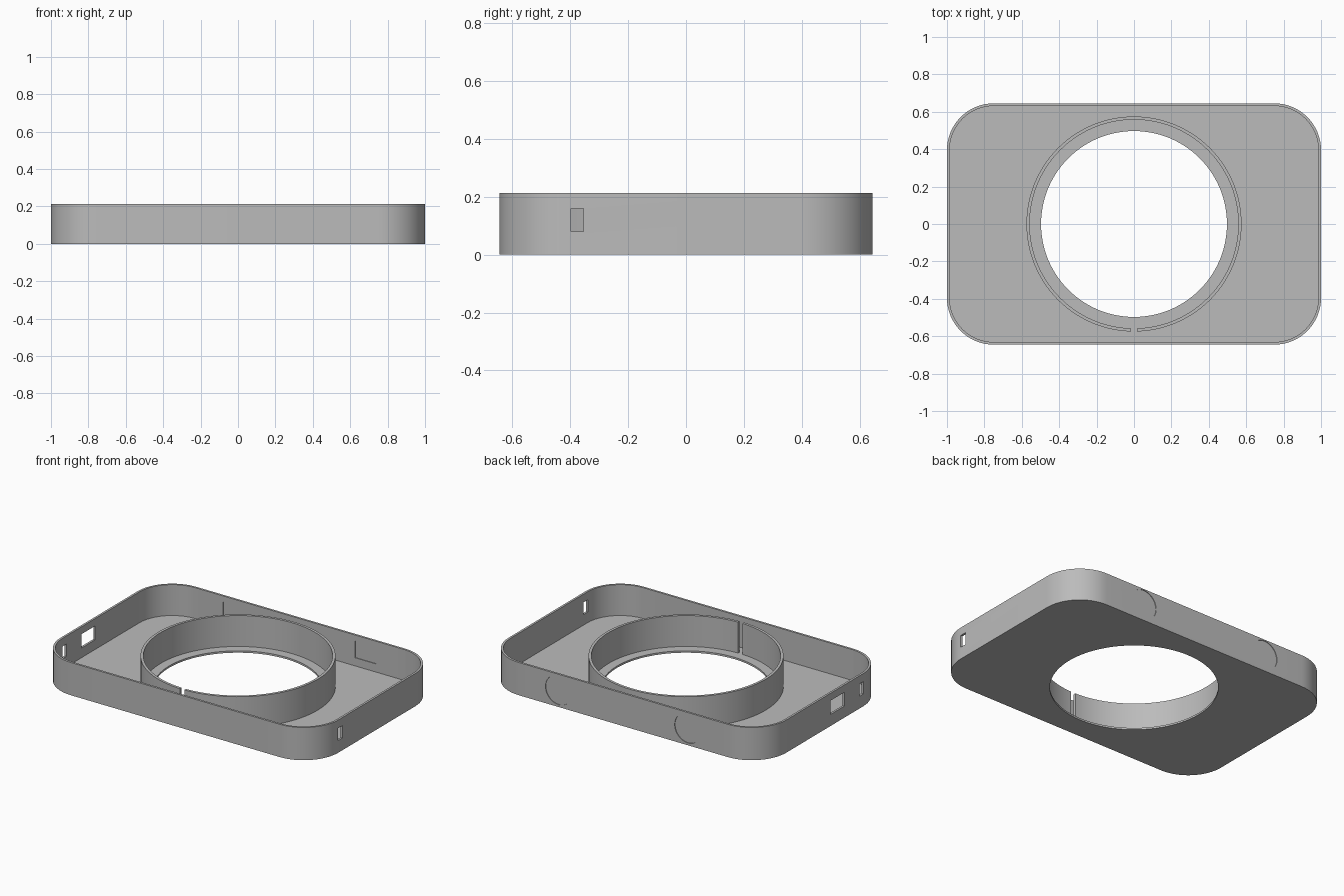
import bpy
import bmesh
from math import cos, sin, pi, radians

cube = bpy.data.objects.get("Cube")
if cube:
    bpy.data.objects.remove(cube, do_unlink=True)

LENGTH, WIDTH, HEIGHT = 2.0, 1.29, 0.213
CORNER, WALL, FLOOR = 0.25, 0.014, 0.012

grey = bpy.data.materials.new("plain_grey")
grey.use_nodes = True
grey.diffuse_color = (0.5, 0.5, 0.5, 1)
grey.node_tree.nodes["Principled BSDF"].inputs["Base Color"].default_value = (0.5, 0.5, 0.5, 1)


def prism(name, outline, z0, z1):
    """Extrude a closed outline from z0 up to z1."""
    bm = bmesh.new()
    base = bm.faces.new([bm.verts.new((x, y, z0)) for x, y in outline])
    top = bmesh.ops.extrude_face_region(bm, geom=[base])["geom"]
    verts = [v for v in top if isinstance(v, bmesh.types.BMVert)]
    bmesh.ops.translate(bm, verts=verts, vec=(0, 0, z1 - z0))
    bmesh.ops.recalc_face_normals(bm, faces=bm.faces)
    mesh = bpy.data.meshes.new(name)
    bm.to_mesh(mesh)
    bm.free()
    mesh.materials.append(grey)
    obj = bpy.data.objects.new(name, mesh)
    bpy.context.collection.objects.link(obj)
    return obj


def circle(radius, steps=96):
    return [(radius * cos(2 * pi * i / steps), radius * sin(2 * pi * i / steps))
            for i in range(steps)]


def rounded_rectangle(inset, steps=16):
    r = CORNER - inset
    cx, cy = LENGTH / 2 - CORNER, WIDTH / 2 - CORNER
    points = []
    for quarter, (sx, sy) in enumerate([(1, 1), (-1, 1), (-1, -1), (1, -1)]):
        for i in range(steps + 1):
            a = (quarter + i / steps) * pi / 2
            points.append((sx * cx + r * cos(a), sy * cy + r * sin(a)))
    return points


def box(x0, x1, y0, y1, z0, z1):
    return prism("box_cutter", [(x0, y0), (x1, y0), (x1, y1), (x0, y1)], z0, z1)


def cut(target, cutter):
    """Subtract the cutter from the target, then discard it."""
    cutter.hide_render = True
    mod = target.modifiers.new("cut", "BOOLEAN")
    mod.operation, mod.solver, mod.object = "DIFFERENCE", "EXACT", cutter
    bpy.context.view_layer.objects.active = target
    bpy.ops.object.modifier_apply(modifier=mod.name)
    bpy.data.objects.remove(cutter, do_unlink=True)


# Open tray with a round opening in its floor
tray = prism("tray", rounded_rectangle(0), 0, HEIGHT)
cut(tray, prism("cavity_cutter", rounded_rectangle(WALL), FLOOR, HEIGHT + 0.1))
cut(tray, prism("opening_cutter", circle(0.497), -0.1, 0.1))

# Narrow slots in both end walls, and a wider port in the right one
for side in (-1, 1):
    x0, x1 = sorted((side * 0.9, side * 1.1))
    cut(tray, box(x0, x1, -0.398, -0.355, 0.08, 0.16))
cut(tray, box(-1.1, -0.9, -0.2, -0.06, 0.075, 0.165))

# Shallow pockets in the back wall: round outside, rectangular inside
back = WIDTH / 2
for side in (-1, 1):
    disc = prism("disc_cutter", circle(0.095, 48), -0.05, 0.05)
    disc.rotation_euler.x = radians(90)
    disc.location = (side * 0.465, back + 0.046, 0.11)
    cut(tray, disc)
    x = side * 0.475
    cut(tray, box(x - 0.075, x + 0.075, back - 0.1, back - WALL + 0.004, 0.065, 0.175))

# Upright collar around the opening, split at the front
collar = prism("collar", circle(0.575), FLOOR - 0.002, HEIGHT)
cut(collar, prism("bore_cutter", circle(0.558), -0.1, HEIGHT + 0.1))
cut(collar, box(-0.016, 0.016, -0.7, -0.4, -0.1, HEIGHT + 0.1))

# Smooth curves, sharp rims
bpy.ops.object.select_all(action="DESELECT")
for obj in (tray, collar):
    obj.select_set(True)
bpy.context.view_layer.objects.active = tray
bpy.ops.object.shade_smooth_by_angle(angle=radians(30))
